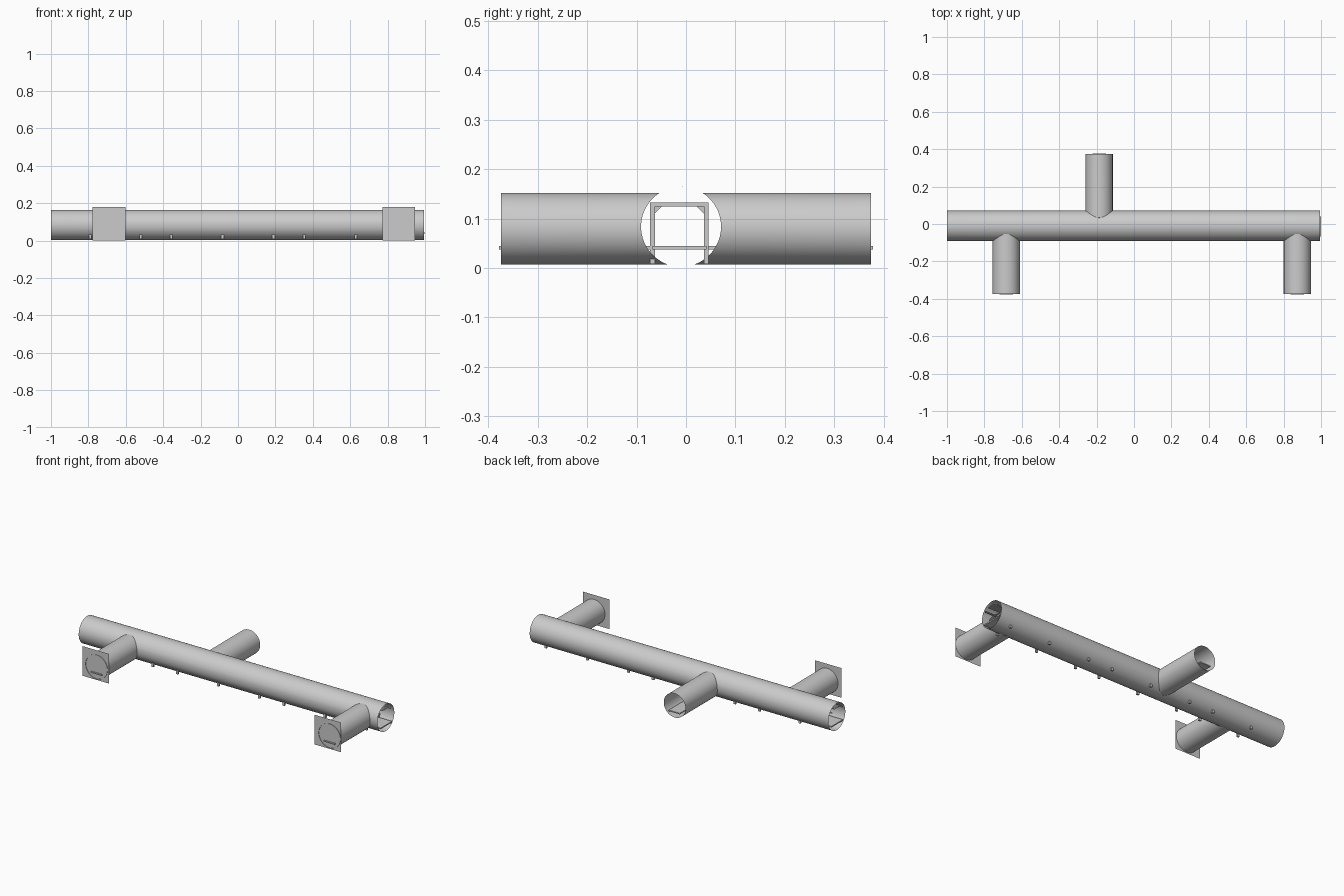
import bpy, bmesh, math
from mathutils import Vector, Matrix

if "Cube" in bpy.data.objects:
    bpy.data.objects.remove(bpy.data.objects["Cube"])

YC, ZC, R = -0.01, 0.0835, 0.081      # main tunnel axis and radius
BZ, BR = 0.0795, 0.0725               # branch axis height and radius
X0, X1 = -1.0, 0.994
BRANCHES = [("left", -0.683, -1), ("right", 0.873, -1), ("back", -0.186, 1)]


def finish(name, bm, smooth=False):
    me = bpy.data.meshes.new(name)
    bm.to_mesh(me)
    bm.free()
    ob = bpy.data.objects.new(name, me)
    bpy.context.collection.objects.link(ob)
    if smooth:
        smooth_object(ob)
    return ob


def smooth_object(ob):
    bpy.ops.object.select_all(action='DESELECT')
    bpy.context.view_layer.objects.active = ob
    ob.select_set(True)
    bpy.ops.object.shade_smooth_by_angle(angle=math.radians(30))


def add_box(bm, a, b):
    a, b = Vector(a), Vector(b)
    bmesh.ops.create_cube(bm, size=1, matrix=Matrix.Translation((a + b) / 2)
                          @ Matrix.Diagonal((*(b - a), 1)))


def add_rod(bm, a, b, r, seg, caps=True):
    a, b = Vector(a), Vector(b)
    rot = (b - a).to_track_quat('Z', 'Y').to_matrix().to_4x4()
    bmesh.ops.create_cone(bm, cap_ends=caps, segments=seg, radius1=r, radius2=r,
                          depth=(b - a).length, matrix=Matrix.Translation((a + b) / 2) @ rot)


# Main tunnel, with openings where the branches join
bm = bmesh.new()
add_rod(bm, (X0, YC, ZC), (X1, YC, ZC), R, 64)
tunnel = finish("main_tunnel", bm)
for side, x, d in BRANCHES:
    bm = bmesh.new()
    add_rod(bm, (x, YC, BZ), (x, YC + d * 0.2, BZ), BR, 48)
    cutter = finish(side + "_opening_cutter", bm)
    cutter.hide_render = True
    mod = tunnel.modifiers.new("opening", 'BOOLEAN')
    mod.operation, mod.solver, mod.object = 'DIFFERENCE', 'EXACT', cutter
    bpy.context.view_layer.objects.active = tunnel
    bpy.ops.object.modifier_apply(modifier=mod.name)
    bpy.data.objects.remove(cutter)

# Keep only the thin outer shell
bm = bmesh.new()
bm.from_mesh(tunnel.data)
bm.normal_update()
bad = [f for f in bm.faces if abs(f.normal.x) > 0.9 or
       min(math.hypot(v.co.y - YC, v.co.z - ZC) for v in f.verts) < 0.0797]
bmesh.ops.delete(bm, geom=bad, context='FACES')
bm.to_mesh(tunnel.data)
bm.free()
smooth_object(tunnel)

# Branch tunnels, inner ends fitted to the main tunnel's curve
N = 48
for side, x, d in BRANCHES:
    bm = bmesh.new()
    inner, outer = [], []
    for i in range(N):
        t = 2 * math.pi * i / N
        px, pz = x + BR * math.cos(t), BZ + BR * math.sin(t)
        inner.append(bm.verts.new((px, YC + d * math.sqrt(R * R - (pz - ZC) ** 2), pz)))
        outer.append(bm.verts.new((px, d * 0.374, pz)))
    for i in range(N):
        j = (i + 1) % N
        bm.faces.new((inner[i], inner[j], outer[j], outer[i]))
    bmesh.ops.recalc_face_normals(bm, faces=bm.faces)
    finish(side + "_branch", bm, True)
    # Branch walkway
    bm = bmesh.new()
    add_box(bm, (x - 0.037, YC + d * 0.05, 0.037), (x + 0.037, d * 0.378, 0.044))
    finish(side + "_branch_walkway", bm)

# Square wall plates at the front branch ends
for side, px in (("left", -0.69), ("right", 0.859)):
    bm = bmesh.new()
    vs = [bm.verts.new((px + a * 0.0875, -0.371, 0.0895 + b * 0.0895))
          for a, b in ((-1, -1), (1, -1), (1, 1), (-1, 1))]
    bm.faces.new(vs)
    finish(side + "_wall_plate", bm)

# Main walkway
bm = bmesh.new()
add_box(bm, (X0, -0.068, 0.037), (1.0, 0.041, 0.044))
finish("main_walkway", bm)

# Support frames: two posts, top beam and corner gussets
YM, HALF = -0.0135, 0.0595
for k, fx in enumerate((-0.79, -0.52, -0.357, -0.083, 0.19, 0.355, 0.63, 0.905)):
    bm = bmesh.new()
    xa, xb = fx - 0.007, fx + 0.007
    add_box(bm, (xa, YM - HALF, 0.124), (xb, YM + HALF, 0.133))
    for s in (-1, 1):
        ya, yb = sorted((YM + s * HALF, YM + s * (HALF - 0.01)))
        add_box(bm, (xa, ya, 0.008), (xb, yb, 0.124))
        c = YM + s * (HALF - 0.01)
        tri = [bm.verts.new((fx, c, 0.124)), bm.verts.new((fx, c - s * 0.014, 0.124)),
               bm.verts.new((fx, c, 0.110))]
        bm.faces.new(tri)
    finish("support_frame_%d" % (k + 1), bm)

# Row of cables on top of the frames, plus one in each corner
bm = bmesh.new()
for y, z in [(-0.034 + 0.0105 * i, 0.137) for i in range(5)] + [(-0.063, 0.123), (0.036, 0.123)]:
    add_rod(bm, (X0, y, z), (X1, y, z), 0.004, 10, caps=False)
finish("cables", bm, True)
